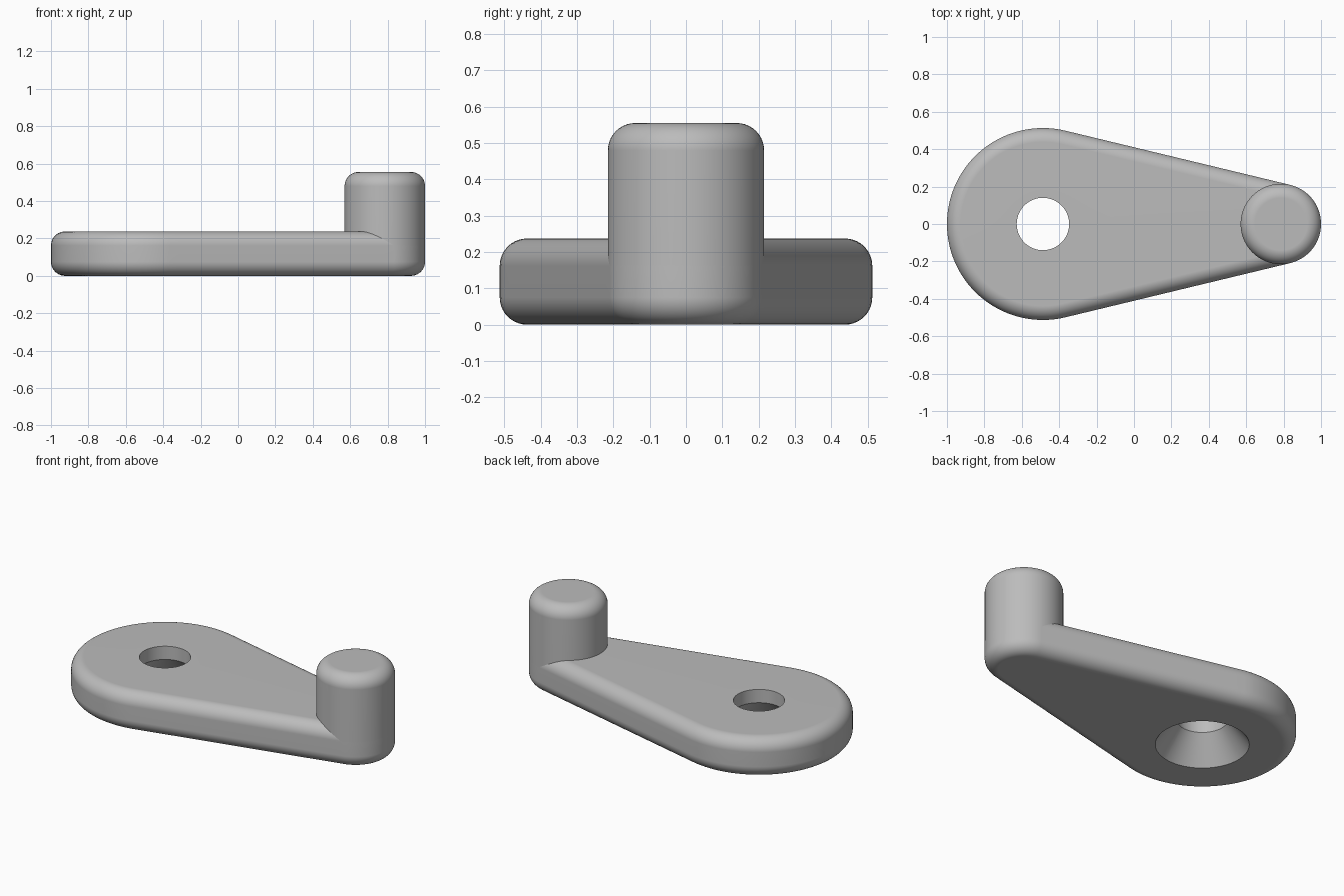
import bpy
import bmesh
from math import sin, cos, acos, atan2, pi, radians

cube = bpy.data.objects.get("Cube")
if cube:
    bpy.data.objects.remove(cube)

# Main dimensions
HUB_X, HUB_R = -0.487, 0.513
PIN_X, PIN_R = 0.785, 0.215
ARM_H, PIN_H, FILLET = 0.237, 0.555, 0.075
BORE_R, SINK_R, SINK_Z = 0.14, 0.257, 0.157
STEPS = 10

grey = bpy.data.materials.new("grey_metal")
grey.use_nodes = True
grey.diffuse_color = (0.5, 0.5, 0.5, 1)
grey.node_tree.nodes["Principled BSDF"].inputs["Base Color"].default_value = (0.5, 0.5, 0.5, 1)


def arc(cx, r, start, end, count):
    """Points along an arc centred on the x axis."""
    angles = [start + (end - start) * i / count for i in range(count + 1)]
    return [(cx + r * cos(a), r * sin(a)) for a in angles]


def line_between(p, q, count):
    """Points strictly between p and q."""
    return [tuple(a + (b - a) * i / count for a, b in zip(p, q)) for i in range(1, count)]


def outline(inset):
    """Teardrop outline: two arcs joined by tangent lines."""
    tangent = acos((HUB_R - PIN_R) / (PIN_X - HUB_X))
    hub = arc(HUB_X, HUB_R - inset, tangent, 2 * pi - tangent, 64)
    tip = arc(PIN_X, PIN_R - inset, -tangent, tangent, 48)
    return hub + line_between(hub[-1], tip[0], 24) + tip + line_between(tip[-1], hub[0], 24)


def fillet(z, direction):
    """(inset, height) pairs rounding from the wall onto the flat at z."""
    turns = [i / STEPS * pi / 2 for i in range(STEPS + 1)]
    return [(FILLET * (1 - cos(t)), z - direction * FILLET * (1 - sin(t))) for t in turns]


def loft(name, rings, closed):
    """Bridge equal rings; join last to first, or cap the ends."""
    bm = bmesh.new()
    loops = [[bm.verts.new(p) for p in ring] for ring in rings]
    pairs = list(zip(loops, loops[1:]))
    if closed:
        pairs.append((loops[-1], loops[0]))
    else:
        bm.faces.new(loops[0])
        bm.faces.new(loops[-1])
    for lower, upper in pairs:
        for i in range(len(lower)):
            j = (i + 1) % len(lower)
            bm.faces.new((lower[i], lower[j], upper[j], upper[i]))
    bmesh.ops.recalc_face_normals(bm, faces=bm.faces)
    mesh = bpy.data.meshes.new(name)
    bm.to_mesh(mesh)
    bm.free()
    mesh.materials.append(grey)
    obj = bpy.data.objects.new(name, mesh)
    bpy.context.collection.objects.link(obj)
    bpy.ops.object.select_all(action="DESELECT")
    obj.select_set(True)
    bpy.context.view_layer.objects.active = obj
    bpy.ops.object.shade_smooth_by_angle(angle=radians(30))
    weighted = obj.modifiers.new("clean_flats", "WEIGHTED_NORMAL")
    weighted.keep_sharp = True
    return obj


# Crank arm: rounded teardrop plate with a countersunk hole through the hub
profile = fillet(0, -1)[::-1] + fillet(ARM_H, 1)
rings = [[(x, y, z) for x, y in outline(inset)] for inset, z in profile]
bearings = [atan2(y, x - HUB_X) for x, y in outline(FILLET)]
for r, z in ((BORE_R, ARM_H), (BORE_R, SINK_Z), (SINK_R, 0)):
    rings.append([(HUB_X + r * cos(a), r * sin(a), z) for a in bearings])
loft("crank_arm", rings, closed=True)

# Handle pin: rounded post rising from the narrow end of the arm
pin_profile = [(0, ARM_H - FILLET)] + fillet(PIN_H, 1)
loft("handle_pin",
     [[(x, y, z) for x, y in arc(PIN_X, PIN_R - inset, 0, 2 * pi, 96)[:-1]]
      for inset, z in pin_profile], closed=False)
